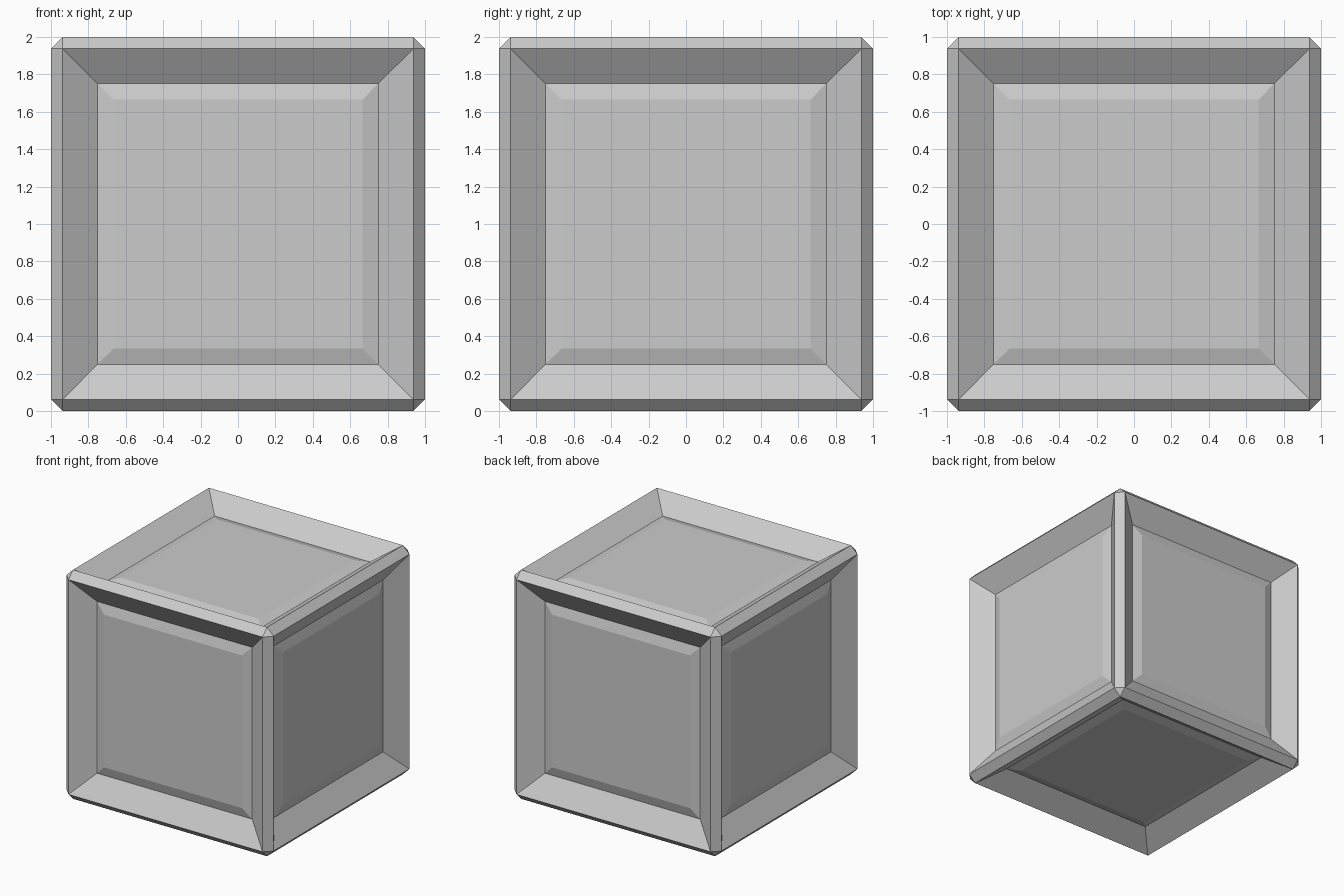
import bpy, bmesh

if "Cube" in bpy.data.objects:
    bpy.data.objects.remove(bpy.data.objects["Cube"])

bm = bmesh.new()
bmesh.ops.create_cube(bm, size=2.0)

# chamfer all outer edges
bmesh.ops.bevel(bm, geom=bm.edges[:], offset=0.0625, offset_type='OFFSET',
                segments=1, profile=0.5, affect='EDGES')
bm.normal_update()
sides = [f for f in bm.faces if f.calc_area() > 1.0]


def inset_and_push(faces, thickness, depth):
    """Inset each face, then move it along its normal."""
    bmesh.ops.inset_individual(bm, faces=faces, thickness=thickness,
                               depth=0.0, use_even_offset=True)
    for f in faces:
        f.normal_update()
        bmesh.ops.translate(bm, verts=f.verts[:], vec=f.normal * depth)


# sloped recess, then a slightly raised centre panel on every side
inset_and_push(sides, 0.1875, -0.125)
inset_and_push(sides, 0.0833, 0.0244)

# stand on the ground
bmesh.ops.translate(bm, verts=bm.verts[:], vec=(0, 0, 1))
bmesh.ops.recalc_face_normals(bm, faces=bm.faces[:])

mesh = bpy.data.meshes.new("panelled_crate")
bm.to_mesh(mesh)
bm.free()
crate = bpy.data.objects.new("panelled_crate", mesh)
bpy.context.collection.objects.link(crate)
